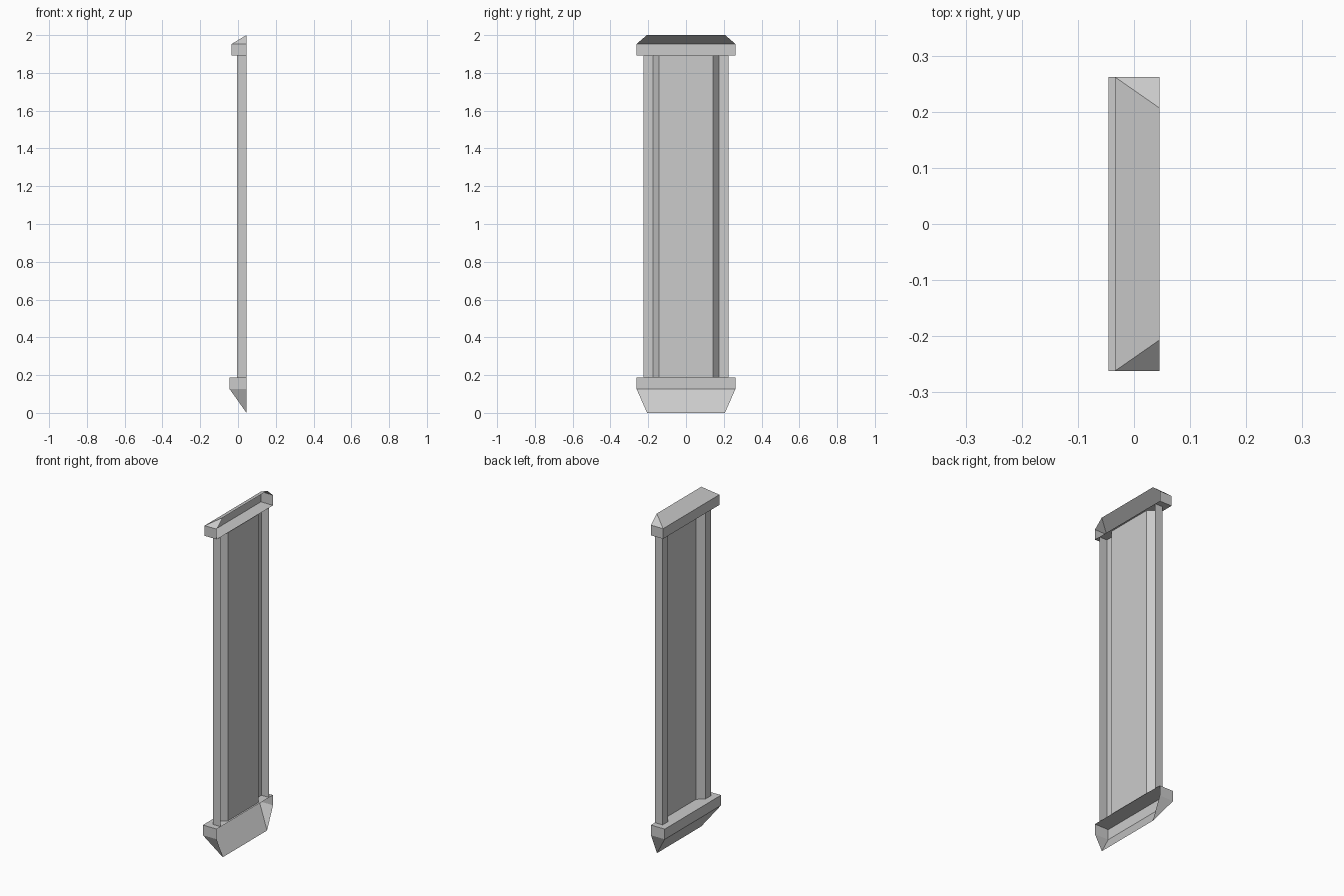
import bpy, bmesh
from mathutils import Vector

cube = bpy.data.objects.get("Cube")
if cube:
    bpy.data.objects.remove(cube, do_unlink=True)

# Single plain grey
grey = bpy.data.materials.new("plain_grey")
grey.use_nodes = True
COLOUR = (0.6, 0.6, 0.6, 1)
grey.diffuse_color = COLOUR
grey.node_tree.nodes["Principled BSDF"].inputs["Base Color"].default_value = COLOUR

OPEN_X = 0.045     # open side of the whole shell
HALF_WIDTH = 0.262


def finish(bm, name):
    mesh = bpy.data.meshes.new(name)
    bm.to_mesh(mesh)
    bm.free()
    mesh.materials.append(grey)
    obj = bpy.data.objects.new(name, mesh)
    bpy.context.collection.objects.link(obj)
    return obj


def make_cap(name, closed_x, z_flat, z_band, z_tip, tip_width):
    """Hollow end cap, open towards +x: a straight band, then a slope to the tip."""
    bm = bmesh.new()
    sides = []
    for s in (-1, 1):
        y = s * HALF_WIDTH
        points = [(closed_x, y, z_flat), (OPEN_X, y, z_flat),
                  (closed_x, y, z_band), (OPEN_X, y, z_band),
                  (OPEN_X, s * tip_width, z_tip)]
        sides.append([bm.verts.new(p) for p in points])
    for a, b, c, d, e in sides:
        bm.faces.new((a, b, d, c))      # band end
        bm.faces.new((c, d, e))         # sloped corner
    l, r = sides
    for i, j in ((1, 0), (0, 2), (2, 4)):   # flat end, band wall, slope
        bm.faces.new((l[i], r[i], r[j], l[j]))
    # Turn every face outward from the middle of the opening
    centre = Vector((OPEN_X, 0, z_band))
    for f in bm.faces:
        f.normal_update()
        if f.normal.dot(f.calc_center_median() - centre) < 0:
            f.normal_flip()
    return finish(bm, name)


def make_panel(name, z0, z1):
    """Folded sheet: two channel posts with a raised middle panel."""
    half = [(OPEN_X, 0.225), (-0.005, 0.225), (-0.005, 0.174), (0.034, 0.142)]
    profile = half + [(x, -y) for x, y in reversed(half)]
    bm = bmesh.new()
    low = [bm.verts.new((x, y, z0)) for x, y in profile]
    high = [bm.verts.new((x, y, z1)) for x, y in profile]
    for i in range(len(profile) - 1):
        bm.faces.new((low[i], high[i], high[i + 1], low[i + 1]))
    bm.normal_update()
    if bm.faces[:][1].normal.x > 0:
        bmesh.ops.reverse_faces(bm, faces=bm.faces[:])
    return finish(bm, name)


make_panel("folded_panel", 0.187, 1.893)
make_cap("top_cap", -0.034, 1.893, 1.953, 2.0, 0.207)
make_cap("bottom_cap", -0.045, 0.187, 0.127, 0.0, 0.206)
